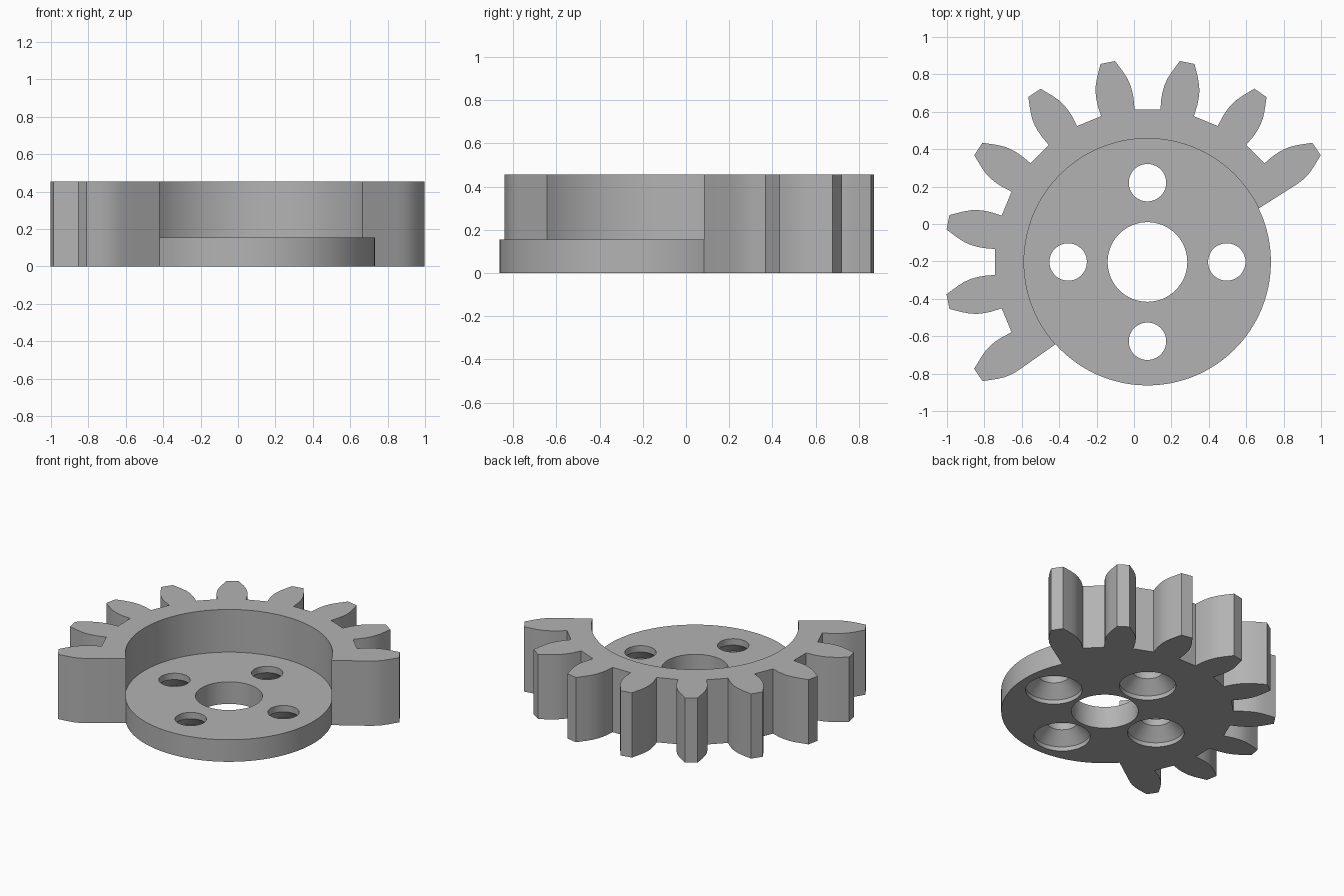
import bpy
import bmesh
from math import radians, sin, cos
from mathutils import Vector

cube = bpy.data.objects.get("Cube")
if cube:
    bpy.data.objects.remove(cube)

# Main dimensions
CENTRE = Vector((0.072, -0.203))
DISK_R, BORE_R, BOLT_R, SINK_R, BOLT_CIRCLE = 0.66, 0.213, 0.1, 0.18, 0.424
FLOOR, TOP = 0.155, 0.455
LIP, CONE = 0.03, 0.11
PITCH, FIRST, TEETH = 22.5, 33.75, 9
END = 8.05  # angle from an end tooth's axis to where its flank meets the disk
# Half tooth: radius and half angle, from root to tip
FLANK = [(0.818, 6.4), (0.878, 6.4), (0.915, 6.15), (0.949, 5.75),
         (0.985, 5.05), (1.023, 4.0), (1.088, 2.1)]


def polar(r, a, centre=CENTRE):
    return centre + Vector((cos(radians(a)), sin(radians(a)))) * r


def arc(r, a0, a1, n, centre=CENTRE):
    return [polar(r, a0 + (a1 - a0) * i / n, centre) for i in range(n + 1)]


def circle(r, centre=CENTRE, n=64):
    return arc(r, 0, 360, n, centre)[:-1]


bm = bmesh.new()


def wall(low, z0, high, z1, closed=False):
    """Strip of quads between two matching outlines."""
    a = [bm.verts.new((*p, z0)) for p in low]
    b = [bm.verts.new((*p, z1)) for p in high]
    for i in range(0 if closed else 1, len(a)):
        bm.faces.new((a[i - 1], a[i], b[i], b[i - 1]))


def cap(loops, z):
    """Flat face bounded by the first loop, with the other loops as holes."""
    edges = []
    for loop in loops:
        vs = [bm.verts.new((*p, z)) for p in loop]
        edges += [bm.edges.new((vs[i - 1], vs[i])) for i in range(len(vs))]
    bmesh.ops.triangle_fill(bm, edges=edges, use_beauty=True, normal=(0, 0, 1))


# Toothed outline, running from one end of the rack of teeth to the other
start, stop = FIRST - END, FIRST + PITCH * (TEETH - 1) + END
teeth = [polar(DISK_R, start)]
for i in range(TEETH):
    axis = FIRST + PITCH * i
    rising = [polar(r, axis - h) for r, h in FLANK]
    falling = [polar(r, axis + h) for r, h in reversed(FLANK)]
    teeth += (rising[1:] if i == 0 else rising)
    teeth += (falling[:-1] if i == TEETH - 1 else falling)
teeth.append(polar(DISK_R, stop))

inner_arc = arc(DISK_R, start, stop, 72)
outer_arc = arc(DISK_R, stop, start + 360, 60)

# Outer walls: teeth, exposed disk rim, and recess behind the teeth
wall(teeth, 0, teeth, FLOOR)
wall(teeth, FLOOR, teeth, TOP)
wall(outer_arc, 0, outer_arc, FLOOR)
wall(inner_arc, FLOOR, inner_arc, TOP)

# Central bore and four countersunk bolt holes
bore = circle(BORE_R)
wall(bore, 0, bore, FLOOR, True)
bolts, sinks = [], []
for k in range(4):
    c = polar(BOLT_CIRCLE, 90 * k)
    hole, sink = circle(BOLT_R, c, 48), circle(SINK_R, c, 48)
    wall(sink, 0, sink, LIP, True)
    wall(sink, LIP, hole, CONE, True)
    wall(hole, CONE, hole, FLOOR, True)
    bolts.append(hole)
    sinks.append(sink)

# Flat faces: underside, disk floor, top of the toothed ring
cap([teeth + outer_arc[1:-1], bore] + sinks, 0)
cap([inner_arc + outer_arc[1:-1], bore] + bolts, FLOOR)
cap([teeth + inner_arc[-2:0:-1]], TOP)

bmesh.ops.remove_doubles(bm, verts=bm.verts, dist=0.0001)
bmesh.ops.recalc_face_normals(bm, faces=bm.faces)
mesh = bpy.data.meshes.new("sector_gear")
bm.to_mesh(mesh)
bm.free()

# Plain grey metal
grey = bpy.data.materials.new("grey_metal")
grey.use_nodes = True
colour = (0.45, 0.45, 0.45, 1)
grey.diffuse_color = colour
grey.node_tree.nodes["Principled BSDF"].inputs["Base Color"].default_value = colour
mesh.materials.append(grey)

gear = bpy.data.objects.new("sector_gear", mesh)
bpy.context.collection.objects.link(gear)
bpy.ops.object.select_all(action="DESELECT")
gear.select_set(True)
bpy.context.view_layer.objects.active = gear
bpy.ops.object.shade_smooth_by_angle(angle=radians(25))
